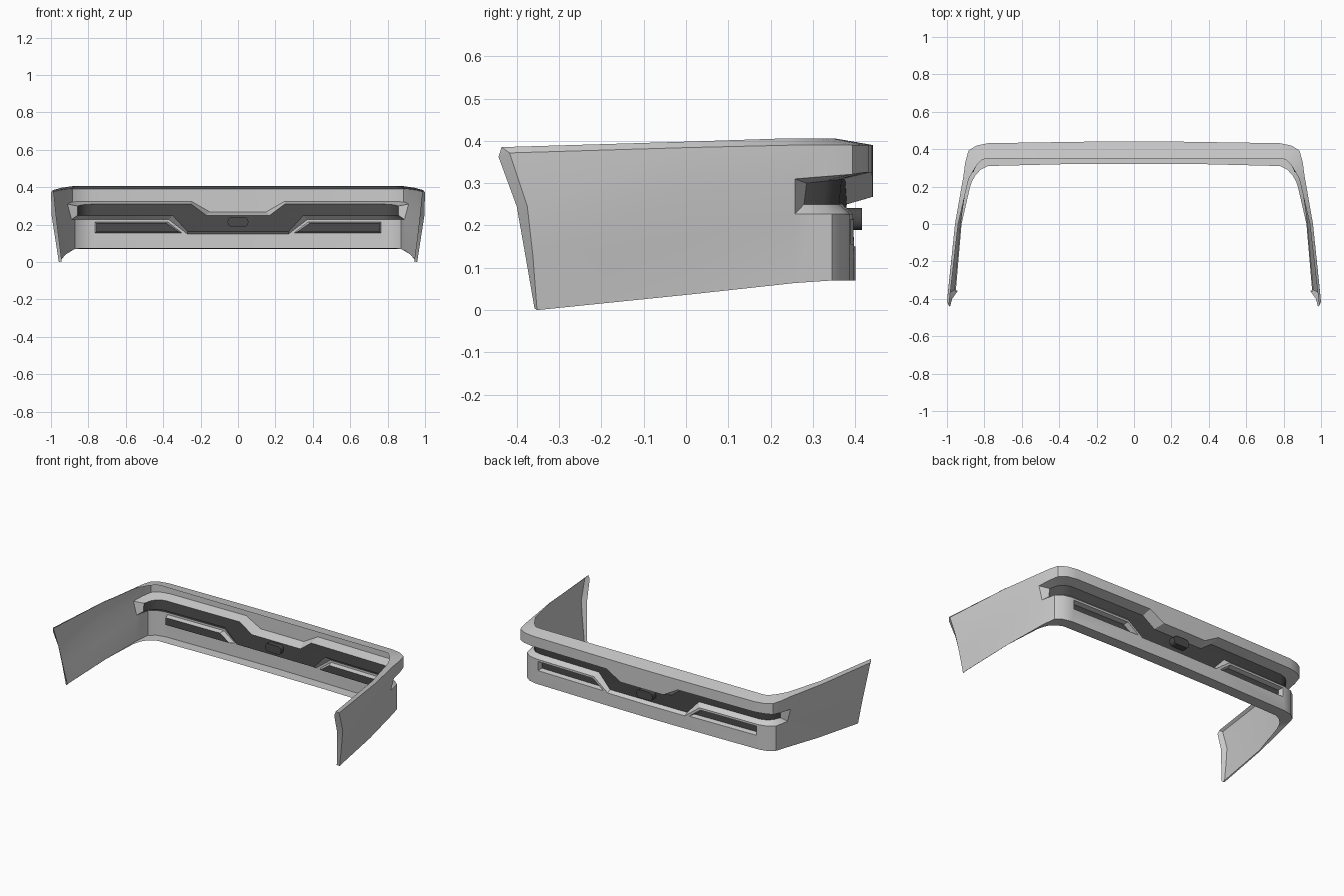
import bpy, bmesh

if "Cube" in bpy.data.objects:
    bpy.data.objects.remove(bpy.data.objects["Cube"])

dark = bpy.data.materials.new("dark_plastic")
dark.diffuse_color = (0.07, 0.07, 0.07, 1)
dark.use_nodes = True
dark.node_tree.nodes["Principled BSDF"].inputs["Base Color"].default_value = dark.diffuse_color


def finish(name, bm, mirrored=True, mat=None, angle=0.5):
    bmesh.ops.remove_doubles(bm, verts=bm.verts, dist=0.0005)
    bmesh.ops.recalc_face_normals(bm, faces=bm.faces)
    me = bpy.data.meshes.new(name)
    bm.to_mesh(me)
    bm.free()
    ob = bpy.data.objects.new(name, me)
    bpy.context.collection.objects.link(ob)
    if mat:
        me.materials.append(mat)
    if mirrored:
        m = ob.modifiers.new("mirror", 'MIRROR')
        m.use_axis = (True, False, False)
    bpy.context.view_layer.objects.active = ob
    ob.select_set(True)
    bpy.ops.object.shade_smooth_by_angle(angle=angle)
    ob.select_set(False)
    return ob


def face(bm, pts):
    bm.faces.new([bm.verts.new(p) for p in pts])


def strip(bm, a, b):
    for i in range(len(a) - 1):
        face(bm, (a[i], a[i + 1], b[i + 1], b[i]))


def rows(plan, zs):
    return [(x, y, z) for (x, y), z in zip(plan, zs)]


# Plan paths of one half, centre -> corner -> wing end
outer = [(0, .442), (.15, .441), (.25, .44), (.78, .432), (.84, .42), (.885, .393),
         (.902, .33), (.912, .257), (.957, 0), (1, -.417)]
inner = [(0, .35), (.15, .35), (.25, .35), (.78, .35), (.81, .345), (.84, .315),
         (.862, .28), (.884, .24), (.94, 0), (.99, -.436)]
lower = [(0, .4), (.27, .397), (.37, .395), (.78, .388), (.835, .375), (.872, .345),
         (.882, .30), (.89, .257), (.943, 0), (.978, -.362)]
foot = [(0, .32), (.27, .32), (.37, .32), (.78, .31), (.82, .29), (.848, .26),
        (.865, .23), (.876, .2), (.922, 0), (.952, -.352)]
back = [(0, .38), (.17, .38), (.25, .376), (.77, .368), (.81, .356), (.838, .33), (.858, .285)]

top_out = rows(outer, [.384 + .03 * min(y, .2) for x, y in outer])
top_in = rows(inner, [.398 + .0295 * y if y < .2 else .406 for x, y in inner])
brow = rows(outer, [.268, .268, .325, .325, .325, .321, .316, .31, .283, .245])
brow[-1] = (.996, -.375, .245)
wall_top = rows(back, [.25, .25, .31, .31, .308, .305, .30])
wall_bot = rows([(x + (.1 if i in (1, 2) else 0), y - .006) for i, (x, y) in enumerate(back)],
                [.163, .163] + [.25] * 5)
ledge = rows(lower, [.15, .15] + [.227] * 6 + [.17, .13])
low_z = [.07] * 6 + [.067, .064, .036, 0]
sill = rows(lower, low_z)
sill[-2:] = [(.927, 0, .036), (.958, -.352, 0)]
sill_in = rows(foot, [z + .004 for z in low_z])

# Painted shell: top flange, upper band, wings, lower panel, sill flange
bm = bmesh.new()
strip(bm, top_in, top_out)
strip(bm, top_out, brow)
strip(bm, brow[7:], ledge[7:])
strip(bm, brow[:7], wall_top)
strip(bm, wall_bot, ledge[:7])
strip(bm, ledge[:2], sill[:2])
strip(bm, ledge[3:], sill[3:])
strip(bm, sill, sill_in)
# Groove end cap
face(bm, (brow[6], brow[7], wall_top[6]))
face(bm, (wall_top[6], brow[7], ledge[7], wall_bot[6]))
face(bm, (wall_bot[6], ledge[7], ledge[6]))
# Folded edge at the wing end
strip(bm, [top_in[9], top_out[9], brow[9], ledge[9], sill[9]],
      [top_in[9], (.984, -.443, .362), (.972, -.4, .245), (.957, -.378, .12), (.942, -.358, .004)])
# Panel around the slanted lamp opening
hole = [(x, .402 - .018 * x, z) for x, z in ((.30, .156), (.375, .214), (.765, .214), (.765, .156))]
A, B, C = ledge[1:4]
E, F, D = sill[1:4]
face(bm, (A, B, hole[1], hole[0]))
face(bm, (B, C, hole[2], hole[1]))
face(bm, (C, D, hole[3], hole[2]))
face(bm, (A, hole[0], F, E))
face(bm, (hole[0], hole[3], D, F))
deep = [(x + dx, y - .03, z + dz) for (x, y, z), dx, dz in
        zip(hole, (.018, .008, -.008, -.008), (.006, -.006, -.006, .006))]
strip(bm, hole + hole[:1], deep + deep[:1])
finish("bumper_shell", bm)

# Dark insert at the back of the groove
bm = bmesh.new()
strip(bm, wall_top, wall_bot)
finish("grille_insert", bm, mat=dark)

# Dark back of the lamp recess
bm = bmesh.new()
face(bm, deep)
finish("lamp_insert", bm, mat=dark)

# Small rounded sensor in the centre of the insert
bm = bmesh.new()
bmesh.ops.create_cube(bm, size=1)
for v in bm.verts:
    v.co = (v.co.x * .11, .383 + v.co.y * .066, .215 + v.co.z * .052)
edges = [e for e in bm.edges if abs(e.verts[0].co.y - e.verts[1].co.y) > .01]
bmesh.ops.bevel(bm, geom=edges, offset=.022, segments=4, profile=.5, affect='EDGES')
finish("sensor", bm, mirrored=False, mat=dark)
